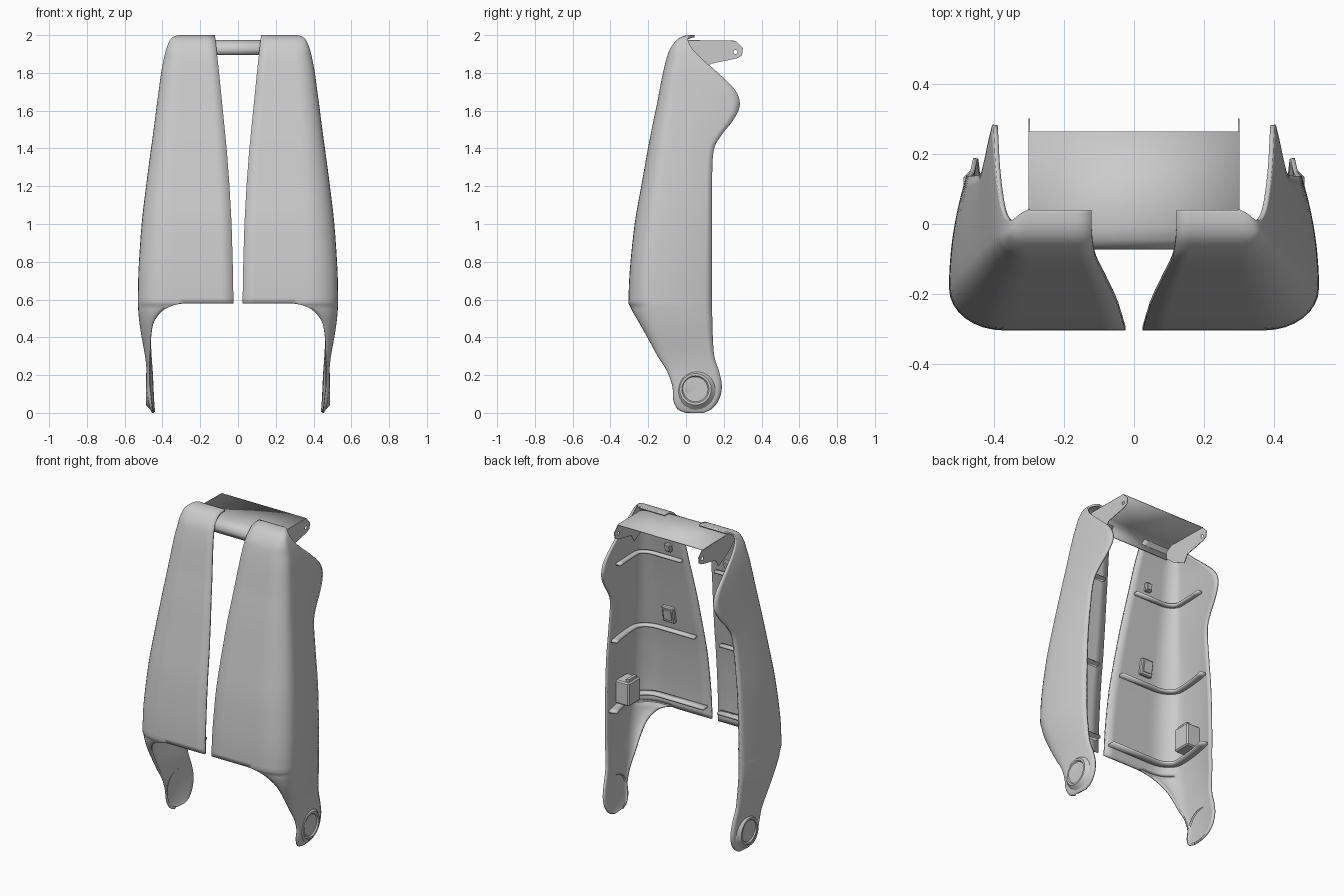
import bpy, bmesh, math
from mathutils import Matrix, Vector

if "Cube" in bpy.data.objects:
    bpy.data.objects.remove(bpy.data.objects["Cube"])

# Section tables: z, front y, back y, outer x, back-edge x, corner radius, (start x)
LEG = [(0, .0, .09, .455, .45, .02, .447), (.02, -.045, .135, .465, .453, .02, .452),
       (.07, -.068, .175, .476, .457, .03, .458), (.14, -.072, .19, .484, .46, .04, .466),
       (.22, -.10, .175, .484, .464, .05, .467), (.30, -.15, .15, .492, .47, .06, .466),
       (.40, -.205, .142, .51, .475, .08, .461), (.48, -.25, .14, .522, .48, .10, .445),
       (.54, -.285, .138, .528, .48, .115, .40), (.57, -.30, .138, .53, .48, .12, .34),
       (.58, -.305, .138, .53, .48, .12, .28)]
BODY = [(.58, -.305, .138, .53, .48, .12), (.75, -.298, .138, .527, .48, .12),
        (1.0, -.272, .138, .51, .473, .12), (1.2, -.237, .138, .487, .457, .11),
        (1.38, -.205, .145, .463, .44, .10), (1.46, -.19, .18, .452, .43, .095),
        (1.55, -.172, .25, .44, .415, .09), (1.63, -.155, .285, .43, .405, .085),
        (1.71, -.14, .26, .419, .402, .08), (1.8, -.122, .17, .407, .397, .075),
        (1.87, -.105, .09, .394, .388, .07), (1.92, -.088, .04, .382, .378, .055),
        (1.96, -.062, .015, .367, .365, .04), (1.985, -.035, .012, .35, .349, .025),
        (1.998, .0, .03, .325, .325, .02), (2.0, .04, .044, .30, .30, .003)]
INNER = [(.58, .024), (.8, .028), (1.0, .034), (1.2, .045), (1.4, .06), (1.6, .08), (1.8, .1), (2.0, .122)]
XS = .28


def refine(table, n):
    """Smooth interpolation between table rows."""
    t = [Vector(r) for r in table]
    t = [t[0]] + t + [t[-1]]
    out = []
    for i in range(1, len(t) - 2):
        a, b, c, d = t[i - 1:i + 3]
        for k in range(n):
            u = k / n
            out.append(b + (c - a) * (u / 2) + (a * 2 - b * 5 + c * 4 - d) * (u * u / 2)
                       + (b * 3 - a - c * 3 + d) * (u ** 3 / 2))
    return [tuple(v) for v in out] + [tuple(t[-1])]


def section(row):
    """Plan outline: front start, rounded corner, side wall to the back edge."""
    z, yf, yb, xo, xb, r = row[:6]
    xs = row[6] if len(row) > 6 else XS
    rx, ry = min(r * 1.3, xo - xs), min(r, .45 * (yb - yf))
    pts = [(xs + (xo - rx - xs) * k / 3, yf) for k in range(3)]
    pts += [(xo - rx + rx * math.sin(a), yf + ry - ry * math.cos(a))
            for a in (math.pi / 2 * k / 8 for k in range(9))]
    pts += [(xo - (xo - xb) * (k / 9) ** 2, yf + ry + (yb - yf - ry) * k / 9) for k in range(1, 10)]
    return pts


def inner_x(z):
    for (z0, x0), (z1, x1) in zip(INNER, INNER[1:]):
        if z <= z1 + 1e-6:
            return x0 + (x1 - x0) * (z - z0) / (z1 - z0)
    return INNER[-1][1]


def finish(name, bm, thick=0, mirror=True, angle=40):
    me = bpy.data.meshes.new(name)
    bm.to_mesh(me)
    bm.free()
    ob = bpy.data.objects.new(name, me)
    bpy.context.collection.objects.link(ob)
    bpy.ops.object.select_all(action='DESELECT')
    bpy.context.view_layer.objects.active = ob
    ob.select_set(True)
    bpy.ops.object.shade_smooth_by_angle(angle=math.radians(angle))
    if thick:
        m = ob.modifiers.new("thickness", 'SOLIDIFY')
        m.thickness, m.offset = thick, -1
    if mirror:
        ob.modifiers.new("mirror", 'MIRROR').use_mirror_merge = False
    return ob


def grid(bm, rows):
    vs = [[bm.verts.new(p) for p in row] for row in rows]
    for a, b in zip(vs, vs[1:]):
        for j in range(len(a) - 1):
            bm.faces.new((a[j], a[j + 1], b[j + 1], b[j]))


# Curved guard shell: side wall with leg, plus front panel
body = refine(BODY, 4)
rows = refine(LEG, 4)[:-1] + body
bm = bmesh.new()
grid(bm, [[(x, y, r[0]) for x, y in section(r)] for r in rows])
panel = []
for r in body:
    xi = inner_x(r[0])
    panel.append([(xi + (XS - xi) * k / 4, r[1], r[0]) for k in range(5)])
grid(bm, panel)
bmesh.ops.remove_doubles(bm, verts=bm.verts, dist=1e-5)
finish("guard_shell", bm, .013)

# Dished round pivot boss at each foot
bm = bmesh.new()
ring = [(.464, .108), (.488, .084), (.488, .072), (.48, .066), (.48, .001)]
n = 24
grid(bm, [[(x, .05 + q * math.cos(2 * math.pi * k / n), .125 + q * math.sin(2 * math.pi * k / n))
           for k in range(n + 1)] for x, q in ring])
bmesh.ops.remove_doubles(bm, verts=bm.verts, dist=1e-5)
bmesh.ops.recalc_face_normals(bm, faces=bm.faces)
finish("pivot_boss", bm, angle=20)

# Horizontal stiffening ribs that follow the inside of the shell
for name, z, x0, depth in (("lower_rib", .66, .05, .06), ("middle_rib", 1.12, .09, .05),
                           ("upper_rib", 1.64, .12, .04)):
    row = min(body, key=lambda r: abs(r[0] - z))
    path = [(x0, row[1])] + [p for p in section(row) if p[1] < .135]
    inside = []
    for i, p in enumerate(path):
        a, b = path[max(i - 1, 0)], path[min(i + 1, len(path) - 1)]
        d = (Vector(b) - Vector(a)).normalized()
        nrm = Vector((-d.y, d.x))
        inside.append((Vector(p) + nrm * .006, Vector(p) + nrm * depth))
    bm = bmesh.new()
    grid(bm, [[(*s[k], z) for s in inside] for k in (0, 1)])
    finish(name, bm, .014)


def box(name, centre, size, tilt=0, bevel=0):
    bm = bmesh.new()
    mat = Matrix.Translation(centre) @ Matrix.Rotation(tilt, 4, 'X') @ Matrix.Diagonal((*size, 1))
    bmesh.ops.create_cube(bm, size=1, matrix=mat)
    if bevel:
        bmesh.ops.bevel(bm, geom=bm.edges[:], offset=bevel, segments=1, affect='EDGES')
    finish(name, bm, angle=20)


# Mounting block on the lower rib and small pads on the inside of the panel
box("mounting_block", (.457, -.06, .74), (.10, .12, .15), 0, .008)
box("block_ridge", (.43, -.06, .82), (.02, .08, .02))
for name, x, y, z, w, h in (("middle_pad", .27, -.215, 1.22, .085, .105),
                            ("upper_pad", .21, -.125, 1.70, .045, .055)):
    box(name, (x, y, z), (w, .03, h), -.17, .006)
    box(name + "_face", (x, y + .015, z), (w * .65, .012, h * .65), -.17)

# Bent sheet bridging both shells at the top
bm = bmesh.new()
prof = [(-.066, 1.895), (-.073, 1.925), (-.066, 1.948), (-.045, 1.966), (-.01, 1.974), (.265, 1.970)]
grid(bm, [[(x, y, z) for x in (-.302, 0, .302)] for y, z in prof])
finish("top_bridge_plate", bm, .005, mirror=False)

# Side ears of the bridge, each with a bolt hole
ear = [(-.06, 1.945), (-.01, 1.972), (.262, 1.970), (.302, 1.93), (.296, 1.892), (.27, 1.877),
       (.13, 1.848), (.10, 1.80), (.0, 1.85), (-.06, 1.90)]
hole = [(.262 + .011 * math.cos(k * math.pi / 6), 1.91 + .011 * math.sin(k * math.pi / 6)) for k in range(12)]
for side, x in (("left", -.3), ("right", .3)):
    cu = bpy.data.curves.new("bridge_ear_" + side, 'CURVE')
    cu.dimensions, cu.fill_mode, cu.extrude = '2D', 'BOTH', .002
    for loop in (ear, hole):
        sp = cu.splines.new('POLY')
        sp.points.add(len(loop) - 1)
        for pt, (y, z) in zip(sp.points, loop):
            pt.co = (y, z, 0, 1)
        sp.use_cyclic_u = True
    ob = bpy.data.objects.new("bridge_ear_" + side, cu)
    ob.rotation_euler = (math.pi / 2, 0, math.pi / 2)
    ob.location.x = x
    bpy.context.collection.objects.link(ob)
